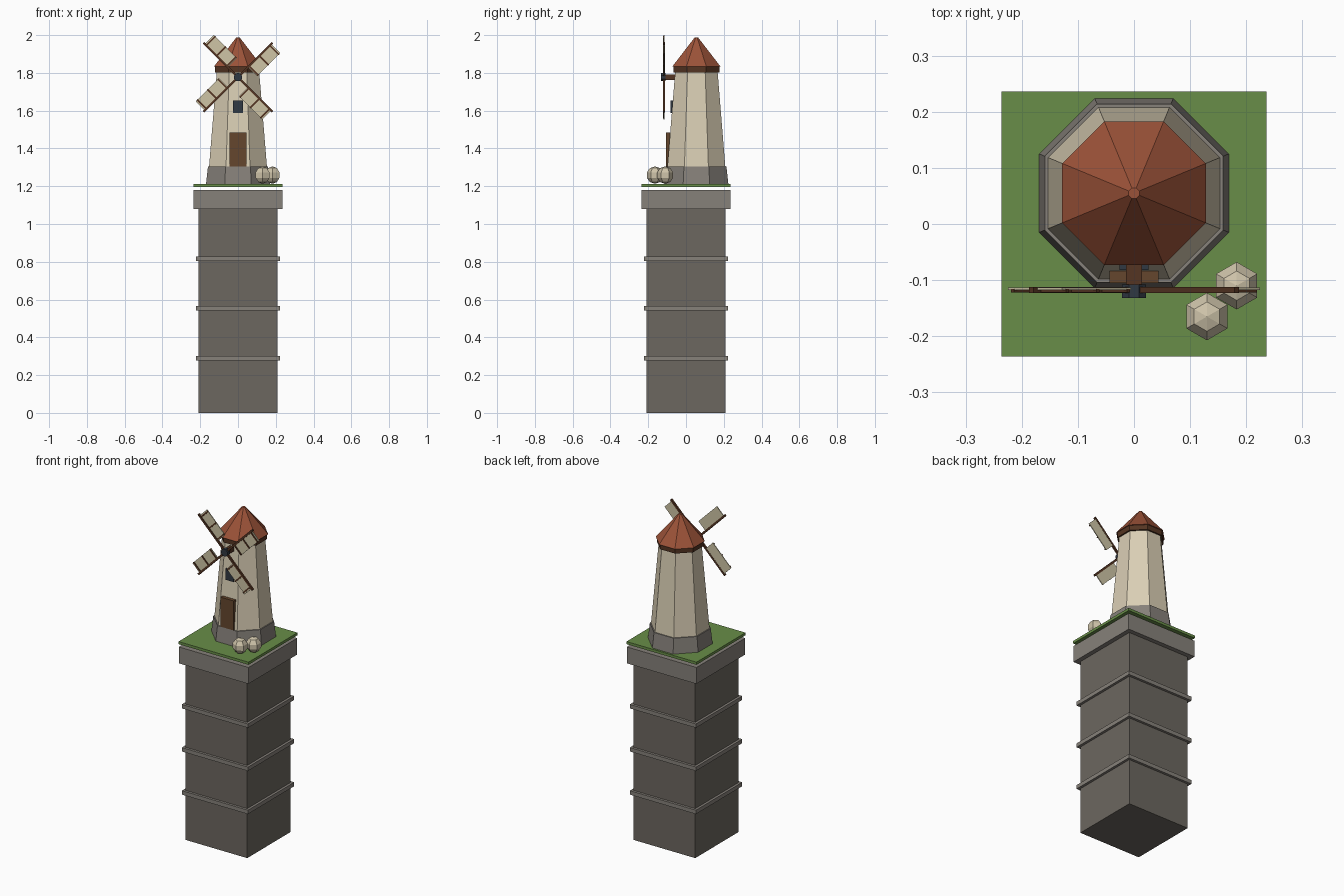
import bpy, bmesh
from math import pi, cos, sin
from mathutils import Matrix, Vector

if "Cube" in bpy.data.objects:
    bpy.data.objects.remove(bpy.data.objects["Cube"])

def mat(name, rgb):
    m = bpy.data.materials.new(name)
    m.diffuse_color = (*rgb, 1)
    m.use_nodes = True
    m.node_tree.nodes["Principled BSDF"].inputs["Base Color"].default_value = m.diffuse_color
    return m

STONE = mat("dark_stone", (0.15, 0.135, 0.115))
TRIM = mat("pale_stone", (0.24, 0.22, 0.195))
GRASS = mat("grass", (0.14, 0.27, 0.065))
WALL = mat("plaster", (0.70, 0.62, 0.46))
ROOF = mat("red_tile", (0.33, 0.085, 0.04))
DARKWOOD = mat("dark_wood", (0.09, 0.035, 0.016))
WOOD = mat("wood", (0.13, 0.062, 0.026))
IRON = mat("iron", (0.03, 0.04, 0.055))
CANVAS = mat("canvas", (0.62, 0.56, 0.38))
SACK = mat("sackcloth", (0.62, 0.55, 0.40))

def finish(name, bm, m):
    bmesh.ops.recalc_face_normals(bm, faces=bm.faces)
    me = bpy.data.meshes.new(name)
    bm.to_mesh(me)
    bm.free()
    me.materials.append(m)
    ob = bpy.data.objects.new(name, me)
    bpy.context.collection.objects.link(ob)
    return ob

def box(name, lo, hi, m, turn=None):
    """Box between two corners, optionally transformed."""
    bm = bmesh.new()
    lo, hi = Vector(lo), Vector(hi)
    bmesh.ops.create_cube(bm, size=1, matrix=Matrix.Translation((lo + hi) / 2)
                          @ Matrix.Diagonal((*(hi - lo), 1)))
    if turn:
        bm.transform(turn)
    return finish(name, bm, m)

def lathe(name, n, profile, m, place, start=0.0):
    """Low-poly revolved shape from (corner radius, height) pairs."""
    bm = bmesh.new()
    rings = [[bm.verts.new((r * cos(start + 2 * pi * i / n), r * sin(start + 2 * pi * i / n), z))
              for i in range(n)] for r, z in profile]
    for a, b in zip(rings, rings[1:]):
        for i in range(n):
            j = (i + 1) % n
            bm.faces.new((a[i], a[j], b[j], b[i]))
    bm.faces.new(rings[0])
    bm.faces.new(rings[-1])
    bmesh.ops.remove_doubles(bm, verts=bm.verts, dist=1e-5)
    bm.transform(place)
    return finish(name, bm, m)

# Stone pillar with bands and capstone
def slab(name, half, z0, z1, m):
    box(name, (-half, -half, z0), (half, half, z1), m)

slab("pillar", 0.208, 0, 1.085, STONE)
for i in range(3):
    z = 0.29 + i * 0.263
    slab(f"pillar_band_{i + 1}", 0.223, z - 0.012, z + 0.012, TRIM)
slab("capstone", 0.235, 1.08, 1.18, TRIM)
slab("grass_top", 0.236, 1.197, 1.213, GRASS)

# Octagonal mill: flats face the axes
MILL = Matrix.Translation((0, 0.055, 0))
K = 1 / cos(pi / 8)
def octagon(name, profile, m):
    lathe(name, 8, [(r * K, z) for r, z in profile], m, MILL, pi / 8)

octagon("mill_footing", [(0.169, 1.213), (0.159, 1.305)], TRIM)
octagon("mill_tower", [(0.153, 1.305), (0.112, 1.81)], WALL)
octagon("roof_eaves", [(0.122, 1.803), (0.122, 1.833)], DARKWOOD)
octagon("roof", [(0.128, 1.833), (0.0095, 1.987)], ROOF)

# Door and window
box("door", (-0.044, -0.105, 1.305), (0.044, -0.078, 1.485), WOOD)
box("window", (-0.026, -0.082, 1.587), (0.026, -0.062, 1.655), IRON)

# Axle and hub
HZ = 1.777
box("axle", (-0.014, -0.115, HZ - 0.014), (0.014, -0.04, HZ + 0.014), DARKWOOD)
lathe("hub", 8, [(0.023, -0.012), (0.023, 0.012)], IRON,
      Matrix.Translation((0, -0.12, HZ)) @ Matrix.Rotation(pi / 2, 4, 'X'), pi / 8)

# Four sails: spar along local x, canvas hanging on its clockwise side
for k in range(4):
    turn = Matrix.Translation((0, 0, HZ)) @ Matrix.Rotation(pi / 4 + k * pi / 2, 4, 'Y')
    box(f"sail_spar_{k + 1}", (0, -0.123, -0.006), (0.259, -0.112, 0.006), DARKWOOD, turn)
    box(f"sail_canvas_{k + 1}", (0.075, -0.118, -0.068), (0.249, -0.113, -0.004), CANVAS, turn)
    for j, a in enumerate((0.083, 0.16, 0.237)):
        box(f"sail_bar_{k + 1}_{j + 1}", (a - 0.004, -0.122, -0.069),
            (a + 0.004, -0.116, 0), DARKWOOD, turn)

# Grain sacks: six-sided lumps
for i, (x, y) in enumerate(((0.183, -0.11), (0.13, -0.165))):
    prof = [(0.0445 * sin(pi * t / 5), 1.259 - 0.046 * cos(pi * t / 5)) for t in range(6)]
    lathe(f"sack_{i + 1}", 6, prof, SACK, Matrix.Translation((x, y, 0)), pi / 6)
